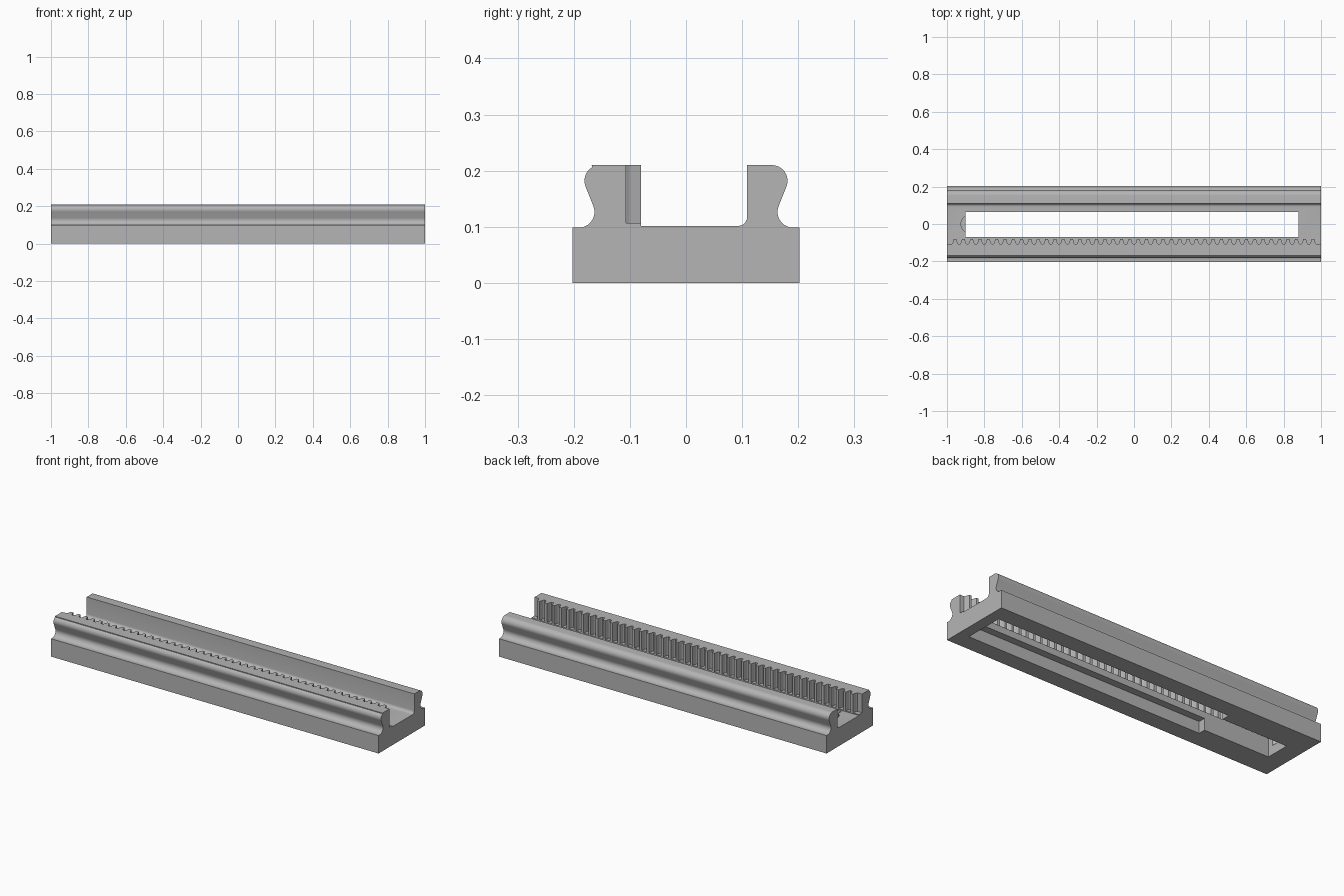
import bpy, bmesh
from math import sin, cos, radians

if "Cube" in bpy.data.objects:
    bpy.data.objects.remove(bpy.data.objects["Cube"], do_unlink=True)

grey = bpy.data.materials.new("plain grey")
grey.use_nodes = True
grey.diffuse_color = (0.46, 0.46, 0.46, 1)
grey.node_tree.nodes["Principled BSDF"].inputs["Base Color"].default_value = grey.diffuse_color


def arc(cy, cz, r, start, end, steps=9):
    """Points along a circular arc, angles in degrees."""
    angles = [radians(start + (end - start) * i / steps) for i in range(steps + 1)]
    return [(cy + r * cos(a), cz + r * sin(a)) for a in angles]


def prism(name, points, direction):
    """Extrude a closed outline of 3D points along a direction."""
    bm = bmesh.new()
    face = bm.faces.new([bm.verts.new(p) for p in points])
    ext = bmesh.ops.extrude_face_region(bm, geom=[face])
    moved = [g for g in ext["geom"] if isinstance(g, bmesh.types.BMVert)]
    bmesh.ops.translate(bm, vec=direction, verts=moved)
    bmesh.ops.recalc_face_normals(bm, faces=bm.faces)
    mesh = bpy.data.meshes.new(name)
    bm.to_mesh(mesh)
    bm.free()
    mesh.materials.append(grey)
    obj = bpy.data.objects.new(name, mesh)
    bpy.context.collection.objects.link(obj)
    return obj


def select(obj):
    bpy.ops.object.select_all(action="DESELECT")
    obj.select_set(True)
    bpy.context.view_layer.objects.active = obj


def cut(obj, outline, z0, z1):
    """Remove a vertical prism from the object."""
    cutter = prism("cutter", [(x, y, z0) for x, y in outline], (0, 0, z1 - z0))
    cutter.hide_render = True
    mod = obj.modifiers.new("cut", "BOOLEAN")
    mod.operation = "DIFFERENCE"
    mod.solver = "EXACT"
    mod.object = cutter
    select(obj)
    bpy.ops.object.modifier_apply(modifier=mod.name)
    bpy.data.objects.remove(cutter, do_unlink=True)


def box(x0, x1, y0, y1):
    return [(x0, y0), (x1, y0), (x1, y1), (x0, y1)]


TOP, FLOOR, ROOT, TIP = 0.21, 0.1015, -0.107, -0.08


# Rail cross-section: grooved outer flank with a rounded head on each side
def flank(head_end):
    lower = [(-0.2025, 0), (-0.2025, 0.0985)]
    groove = arc(-0.191, 0.1265, 0.028, -90, 25)
    head = arc(-0.153, 0.182, 0.028, 205, head_end)
    return lower + groove + head


front = flank(122) + [(-0.168, TOP), (ROOT, TOP), (ROOT, 0.107), (TIP, 0.107), (TIP, FLOOR)]
fillet = arc(0.093, 0.1175, 0.016, -90, 0, 5)
back = [(-y, z) for y, z in reversed(flank(90))]
profile = front + fillet + [(0.109, TOP)] + back
rail = prism("channel_rail", [(-1, y, z) for y, z in profile], (2, 0, 0))

# Underside recess, through slot and rounded relief at the slot end
cut(rail, box(-0.5, 0.94, -0.11, 0.11), -0.05, 0.065)
cut(rail, box(-0.9, 0.88, -0.07, 0.065), -0.05, 0.15)
cut(rail, arc(-0.878, 0, 0.047, 110, 250, 12), 0.05, 0.15)
select(rail)
bpy.ops.object.shade_smooth_by_angle(angle=radians(30))

# Rack teeth along the inside of the front wall
TEETH, PITCH = 44, 0.0445
for i in range(TEETH):
    x = (i - (TEETH - 1) / 2) * PITCH
    outline = [(x - 0.017, ROOT), (x + 0.017, ROOT), (x + 0.013, ROOT + 0.006),
               (x + 0.007, TIP), (x - 0.007, TIP), (x - 0.013, ROOT + 0.006)]
    prism(f"rack_tooth_{i + 1}", [(px, py, 0.107) for px, py in outline], (0, 0, TOP - 0.107))
